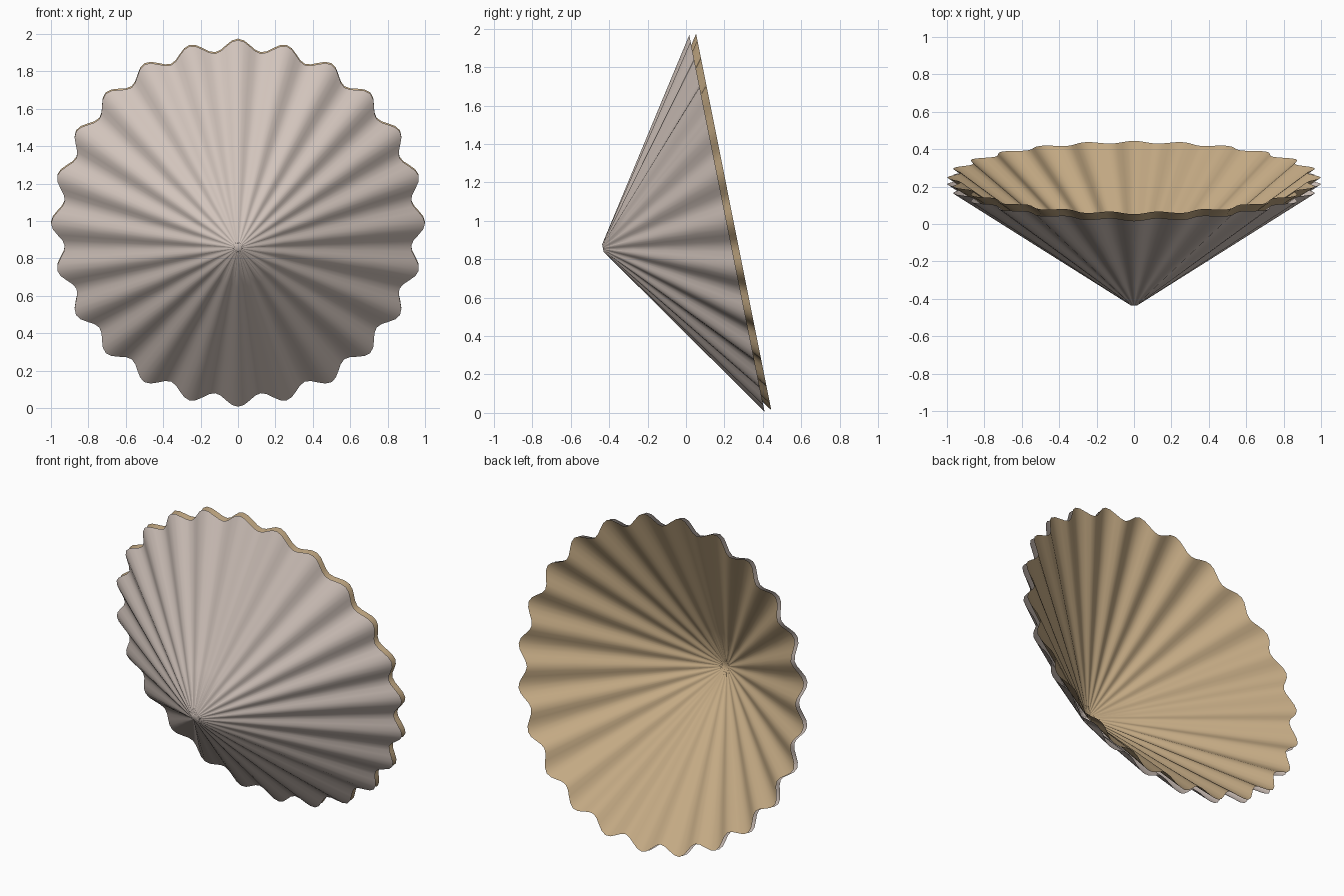
import bpy, bmesh, math
from mathutils import Matrix

if "Cube" in bpy.data.objects:
    bpy.data.objects.remove(bpy.data.objects["Cube"])

RIBS, SEGMENTS, HEIGHT, TILT = 24, 192, 0.672, math.radians(11.3)


def material(name, rgb):
    m = bpy.data.materials.new(name)
    m.diffuse_color = (*rgb, 1)
    m.use_nodes = True
    m.node_tree.nodes["Principled BSDF"].inputs["Base Color"].default_value = m.diffuse_color
    return m


def ribbed_ring(bm, scale, z):
    ring = []
    for i in range(SEGMENTS):
        a = 2 * math.pi * i / SEGMENTS
        r = scale * (0.967 + 0.033 * math.cos(RIBS * a))
        ring.append(bm.verts.new((r * math.cos(a), r * math.sin(a), z)))
    return ring


def ribbed_cone(name, mat, shift, inward):
    """Fluted cone along local z, tip up, open at the rim."""
    bm = bmesh.new()
    rings = [ribbed_ring(bm, s, HEIGHT * (1 - s) - shift) for s in (1, 0.75, 0.5, 0.25, 0.02)]
    for low, high in zip(rings, rings[1:]):
        for i in range(SEGMENTS):
            j = (i + 1) % SEGMENTS
            bm.faces.new((low[i], low[j], high[j], high[i]))
    bm.faces.new(rings[-1])  # tiny blunt tip
    if inward:
        bmesh.ops.reverse_faces(bm, faces=bm.faces[:])
    # lay the axis toward the front and lean the rim back
    bm.transform(Matrix.Translation((0, 0.213, 0.987))
                 @ Matrix.Rotation(math.pi / 2 + TILT, 4, 'X'))
    mesh = bpy.data.meshes.new(name)
    bm.to_mesh(mesh)
    bm.free()
    mesh.materials.append(mat)
    obj = bpy.data.objects.new(name, mesh)
    bpy.context.collection.objects.link(obj)
    bpy.context.view_layer.objects.active = obj
    obj.select_set(True)
    bpy.ops.object.shade_smooth_by_angle(angle=math.radians(40))
    obj.select_set(False)


# outer shell and the tan lining set just behind it
ribbed_cone("outer_shell", material("pinkish grey", (0.64, 0.55, 0.50)), 0, False)
ribbed_cone("inner_lining", material("warm tan", (0.55, 0.40, 0.23)), 0.036, True)
